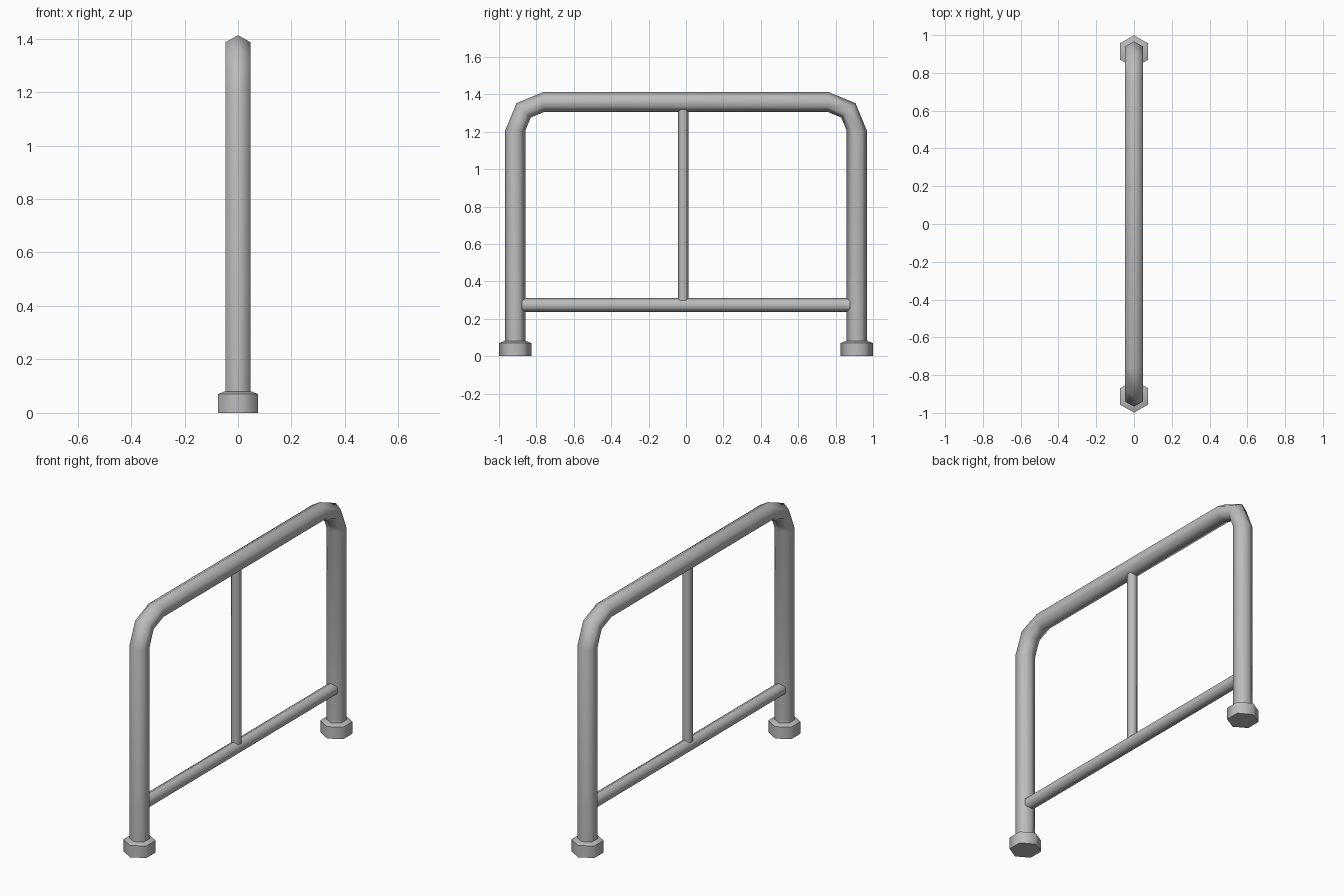
import bpy
import bmesh
from math import sin, cos, pi, radians
from mathutils import Vector

if "Cube" in bpy.data.objects:
    bpy.data.objects.remove(bpy.data.objects["Cube"])

SIDES = 6
TUBE_R = 0.054
LEG_Y = 0.913
RAIL_Z = 1.359
BEND = 0.153

steel = bpy.data.materials.new("grey_steel")
steel.use_nodes = True
grey = (0.5, 0.5, 0.5, 1)
steel.diffuse_color = grey
steel.node_tree.nodes["Principled BSDF"].inputs["Base Color"].default_value = grey


def hex_sweep(name, rings):
    """Skin hexagonal rings (y, z, angle of the ring's normal, radius), capped."""
    bm = bmesh.new()
    loops = []
    for y, z, angle, r in rings:
        out = Vector((0, cos(angle), sin(angle)))
        side = Vector((1, 0, 0))
        turns = [2 * pi * i / SIDES for i in range(SIDES)]
        loops.append([bm.verts.new(Vector((0, y, z)) + r * (cos(t) * out + sin(t) * side))
                      for t in turns])
    for a, b in zip(loops, loops[1:]):
        for i in range(SIDES):
            j = (i + 1) % SIDES
            bm.faces.new((a[i], a[j], b[j], b[i]))
    bm.faces.new(loops[0])
    bm.faces.new(loops[-1])
    bmesh.ops.recalc_face_normals(bm, faces=bm.faces)
    mesh = bpy.data.meshes.new(name)
    bm.to_mesh(mesh)
    bm.free()
    mesh.materials.append(steel)
    obj = bpy.data.objects.new(name, mesh)
    bpy.context.collection.objects.link(obj)
    # Round shading along the tubes, sharp at the caps
    bpy.ops.object.select_all(action="DESELECT")
    obj.select_set(True)
    bpy.context.view_layer.objects.active = obj
    bpy.ops.object.shade_smooth_by_angle(angle=radians(62))
    return obj


# Main hoop: leg, two-segment bend, top rail, bend, leg
half = [(LEG_Y, 0.04, 0, TUBE_R)]
for step in range(3):
    a = step * pi / 4
    half.append((LEG_Y - BEND + BEND * cos(a), RAIL_Z - BEND + BEND * sin(a), a, TUBE_R))
other = [(-y, z, pi - a, r) for y, z, a, r in reversed(half)]
hex_sweep("hoop_tube", half + other)

# Lower crossbar running between the legs
hex_sweep("lower_crossbar", [(-0.9, 0.273, pi / 2, 0.0375), (0.9, 0.273, pi / 2, 0.0375)])

# Thin upright between crossbar and top rail
hex_sweep("centre_upright", [(-0.015, 0.28, 0, 0.028), (-0.015, 1.34, 0, 0.028)])

# Feet with a sloped collar
for label, s in (("front", -1), ("back", 1)):
    y = s * LEG_Y
    hex_sweep(label + "_foot", [(y, 0, 0, 0.086), (y, 0.07, 0, 0.086), (y, 0.08, 0, 0.06)])
